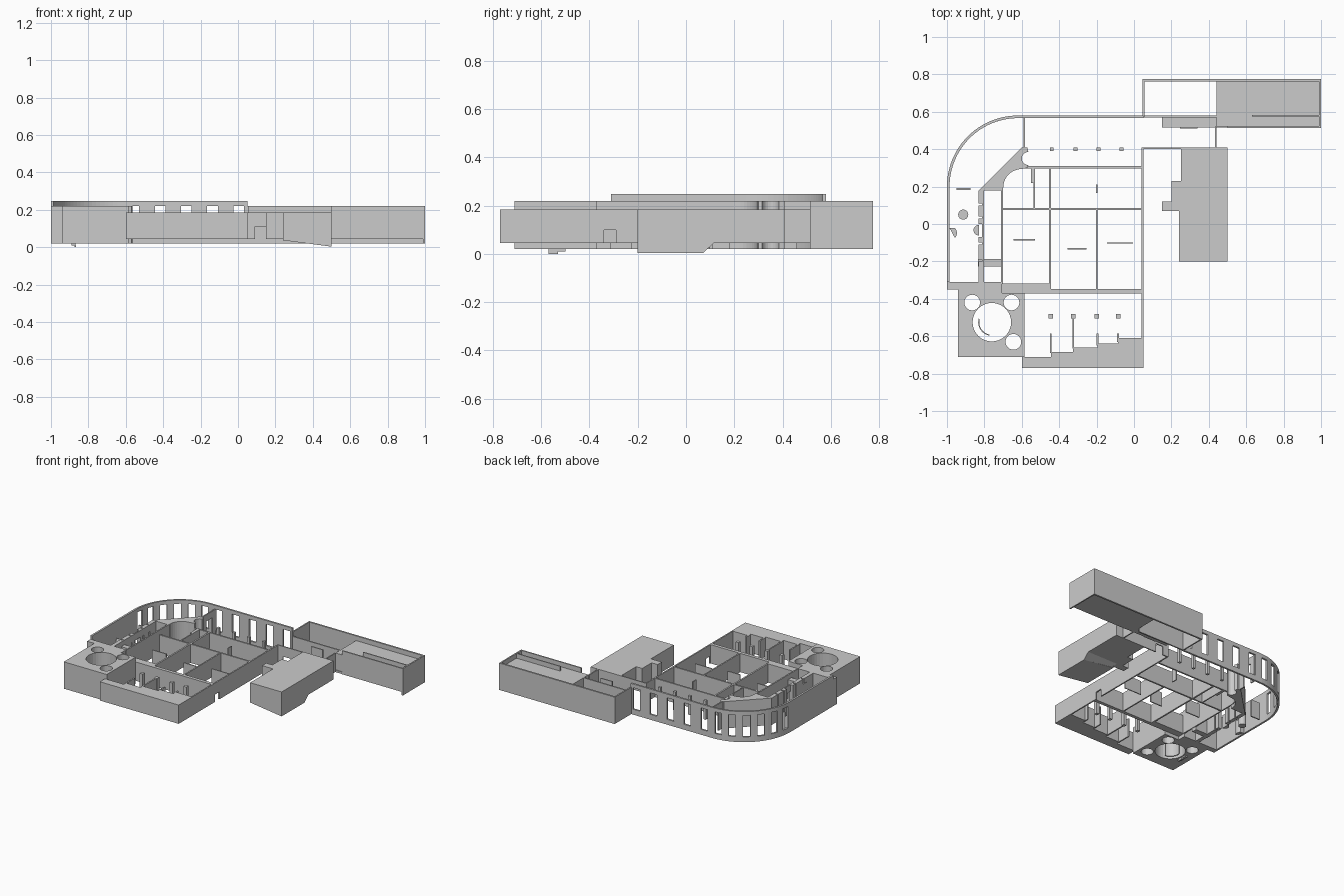
import bpy, bmesh
from math import sin, cos, radians

if "Cube" in bpy.data.objects:
    bpy.data.objects.remove(bpy.data.objects["Cube"])

LOW, BASE, TOP, HIGH, RIM = 0.02, 0.045, 0.185, 0.22, 0.248


def prism(name, loops, z0, z1):
    """Extrude a filled outline (first loop) with optional holes."""
    cu = bpy.data.curves.new(name, 'CURVE')
    cu.dimensions, cu.fill_mode, cu.extrude = '2D', 'BOTH', (z1 - z0) / 2
    for loop in loops:
        sp = cu.splines.new('POLY')
        sp.points.add(len(loop) - 1)
        for p, (x, y) in zip(sp.points, loop):
            p.co = (x, y, 0, 1)
        sp.use_cyclic_u = True
    tmp = bpy.data.objects.new(name + "_outline", cu)
    bpy.context.collection.objects.link(tmp)
    dg = bpy.context.evaluated_depsgraph_get()
    me = bpy.data.meshes.new_from_object(tmp.evaluated_get(dg))
    bpy.data.objects.remove(tmp)
    bm = bmesh.new()
    bm.from_mesh(me)
    bmesh.ops.translate(bm, verts=bm.verts, vec=(0, 0, (z0 + z1) / 2))
    bmesh.ops.remove_doubles(bm, verts=bm.verts, dist=1e-5)
    bmesh.ops.recalc_face_normals(bm, faces=bm.faces)
    for f in bm.faces:
        f.smooth = False
    bm.to_mesh(me)
    bm.free()
    ob = bpy.data.objects.new(name, me)
    bpy.context.collection.objects.link(ob)
    return ob


def box(name, x0, x1, y0, y1, z0, z1):
    return prism(name, [[(x0, y0), (x1, y0), (x1, y1), (x0, y1)]], z0, z1)


def arc(cx, cy, r, a0, a1, n):
    return [(cx + r * cos(radians(a0 + (a1 - a0) * i / n)),
             cy + r * sin(radians(a0 + (a1 - a0) * i / n))) for i in range(n + 1)]


def circle(cx, cy, r, n=24):
    return arc(cx, cy, r, 0, 360, n)[:-1]


def curved_wall(name, cx, cy, r, a0, a1, n, t, z0, z1):
    prism(name, [arc(cx, cy, r + t / 2, a0, a1, n) + arc(cx, cy, r - t / 2, a1, a0, n)], z0, z1)


# Outer facade: straight left side
box("left_outer_wall", -1.0, -0.986, -0.31, 0.2, LOW, RIM)
# Curved corner with tall windows
C, R, N = (-0.62, 0.2), 0.373, 6
curved_wall("curved_sill", *C, R, 90, 180, 24, 0.014, LOW, 0.06)
curved_wall("curved_lintel", *C, R, 90, 180, 24, 0.014, HIGH, RIM)
for i in range(N + 1):
    a0, a1 = max(90, 90 + 15 * i - 3.8), min(180, 90 + 15 * i + 3.8)
    curved_wall("curved_pier", *C, R, a0, a1, 2, 0.014, 0.06, HIGH)
# Straight back facade with tall windows
box("back_sill", -0.62, 0.05, 0.566, 0.58, LOW, 0.06)
box("back_lintel", -0.62, 0.05, 0.566, 0.58, HIGH, RIM)
px = -0.62
for i in range(5):
    wx = -0.585 + 0.14 * i
    box("back_pier", px, wx, 0.566, 0.58, 0.06, HIGH)
    px = wx + 0.057
box("back_pier_end", px, 0.05, 0.566, 0.58, 0.06, HIGH)

# Corner tower with round rooms
prism("corner_tower", [
    [(-0.94, -0.71), (-0.585, -0.71), (-0.585, -0.37), (-0.705, -0.37), (-0.705, -0.31),
     (-1.0, -0.31), (-1.0, -0.35), (-0.94, -0.35)],
    circle(-0.76, -0.525, 0.103, 32), circle(-0.865, -0.42, 0.042),
    circle(-0.655, -0.42, 0.042), circle(-0.645, -0.63, 0.042)], LOW, HIGH)
curved_wall("round_room_screen", -0.76, -0.525, 0.07, 165, 260, 10, 0.006, LOW, 0.15)
box("tower_step", -0.89, -0.87, -0.57, -0.5, 0.01, 0.03)
box("tower_foot", -0.875, -0.865, -0.57, -0.53, 0.0, 0.012)

# Solid front range with stepped rooms
prism("front_range", [[
    (-0.6, -0.77), (0.05, -0.77), (0.05, -0.61), (-0.085, -0.61), (-0.085, -0.64), (-0.195, -0.64),
    (-0.195, -0.66), (-0.325, -0.66), (-0.325, -0.685), (-0.445, -0.685), (-0.445, -0.71),
    (-0.6, -0.71)]], BASE, TOP)
for x, y0, y1 in [(-0.445, -0.69, -0.585), (-0.325, -0.665, -0.5),
                  (-0.195, -0.65, -0.585), (-0.085, -0.63, -0.585)]:
    box("front_room_divider", x - 0.005, x + 0.005, y0, y1, BASE, TOP)

# Columns
for x in (-0.445, -0.325, -0.2, -0.085):
    box("front_column", x - 0.012, x + 0.012, -0.505, -0.48, BASE, TOP)
for x in (-0.44, -0.313, -0.19, -0.067):
    box("back_column", x - 0.01, x + 0.01, 0.39, 0.41, BASE, TOP)

# Right wall with a small doorway
box("right_wall_front", 0.04, 0.05, -0.62, -0.34, BASE, TOP)
box("right_wall_back", 0.04, 0.05, -0.29, 0.41, BASE, TOP)
box("right_wall_lintel", 0.04, 0.05, -0.34, -0.29, 0.1, TOP)

# Interior partitions: x0, x1, y0, y1, top
for x0, x1, y0, y1, z in [
        (-0.6, 0.045, 0.298, 0.31, TOP), (-0.705, 0.045, 0.074, 0.086, TOP),
        (-0.705, 0.045, -0.372, -0.347, TOP), (-0.705, -0.45, -0.35, -0.318, TOP),
        (-0.455, -0.443, -0.35, 0.3, TOP), (-0.204, -0.194, -0.35, 0.08, TOP),
        (-0.204, -0.196, 0.165, 0.21, TOP), (-0.536, -0.528, 0.08, 0.22, TOP),
        (-0.55, -0.528, 0.22, 0.3, TOP), (-0.645, -0.53, -0.089, -0.081, 0.15),
        (-0.355, -0.255, -0.135, -0.127, 0.15), (-0.145, -0.005, -0.105, -0.098, 0.15),
        (-0.71, -0.7, -0.32, 0.2, HIGH)]:
    box("partition", x0, x1, y0, y1, BASE, z)
curved_wall("inner_curved_wall", -0.6, 0.195, 0.104, 90, 180, 10, 0.01, BASE, HIGH)

# Diagonal wedge with a round niche
prism("wedge_block", [
    [(-0.83, 0.18), (-0.6, 0.41), (-0.57, 0.41)] + arc(-0.565, 0.35, 0.035, 90, 270, 10)
    + [(-0.57, 0.3)] + arc(-0.6, 0.19, 0.104, 90, 180, 10) + [(-0.704, 0.18)]], LOW, HIGH)

# Gallery screen wall and its openings
for y0, y1 in [(-0.31, -0.2), (-0.19, -0.11), (-0.1, -0.07), (0.0, 0.03), (0.04, 0.1), (0.11, 0.18)]:
    box("gallery_screen", -0.832, -0.803, y0, y1, LOW, HIGH)
box("gallery_screen_lintel", -0.812, -0.803, -0.31, 0.18, 0.17, HIGH)
box("gallery_link", -0.835, -0.705, -0.228, -0.188, LOW, TOP)
prism("gallery_plinth", [circle(-0.913, 0.05, 0.027)], LOW, 0.12)
prism("gallery_wall_plinth", [arc(-0.987, -0.048, 0.04, -42, 42, 8)
                              + [(-0.987, -0.02)]], LOW, 0.12)
prism("gallery_screen_plinth", [arc(-0.83, -0.033, 0.028, 90, 270, 12)], LOW, 0.12)
box("gallery_panel", -0.95, -0.875, 0.183, 0.192, LOW, 0.15)

# Cross wall at the end of the gallery
box("cross_wall_lower", -0.591, -0.582, 0.41, 0.46, LOW, HIGH)
box("cross_wall_upper", -0.591, -0.582, 0.53, 0.57, LOW, HIGH)
box("cross_wall_lintel", -0.591, -0.582, 0.46, 0.53, 0.17, HIGH)

# Link walls to the side wings
box("link_wall_left", 0.04, 0.09, 0.402, 0.41, BASE, TOP)
box("link_wall_lintel", 0.09, 0.15, 0.402, 0.41, 0.11, TOP)
box("link_wall_right", 0.15, 0.5, 0.402, 0.41, BASE, TOP)
box("link_side_wall", 0.433, 0.442, 0.41, 0.52, BASE, TOP)

# Side hall with sloping underside
ob = box("side_hall_front", 0.24, 0.5, -0.2, 0.07, 0.0, TOP)
for v in ob.data.vertices:
    if v.co.z < 0.01:
        v.co.z = 0.003 if v.co.x > 0.3 else 0.037
bm = bmesh.new()
rows = []
for y, zl, zr in [(0.07, 0.037, 0.003), (0.115, BASE, BASE), (0.41, BASE, BASE)]:
    rows.append([bm.verts.new(c) for c in
                 [(0.25, y, zl), (0.5, y, zr), (0.5, y, TOP), (0.25, y, TOP)]])
for a, b in zip(rows, rows[1:]):
    for i in range(4):
        j = (i + 1) % 4
        bm.faces.new([a[i], a[j], b[j], b[i]])
bm.faces.new(rows[0])
bm.faces.new(rows[-1])
bmesh.ops.recalc_face_normals(bm, faces=bm.faces)
me = bpy.data.meshes.new("side_hall_rear")
bm.to_mesh(me)
bm.free()
bpy.context.collection.objects.link(bpy.data.objects.new("side_hall_rear", me))
prism("side_hall_bays", [[(0.15, 0.07), (0.25, 0.07), (0.25, 0.23), (0.2, 0.23), (0.2, 0.12),
                          (0.15, 0.12)]], BASE, TOP)

# Long wing: solid mass with raised parapet walls and a long front ledge
box("wing_mass", 0.44, 0.992, 0.52, 0.767, BASE, TOP)
box("wing_ledge", 0.15, 0.5, 0.515, 0.575, BASE, 0.06)
box("wing_front_wall", 0.5, 1.0, 0.513, 0.523, BASE, HIGH)
box("wing_middle_parapet", 0.63, 0.995, 0.575, 0.583, BASE, HIGH)
box("wing_back_wall", 0.045, 1.0, 0.762, 0.775, LOW, HIGH)
box("wing_left_wall", 0.045, 0.055, 0.57, 0.77, LOW, HIGH)
box("wing_right_wall", 0.99, 1.0, 0.513, 0.775, LOW, HIGH)
box("wing_inner_wall", 0.05, 0.44, 0.57, 0.58, LOW, TOP)
box("wing_small_panel", 0.245, 0.34, 0.511, 0.519, BASE, TOP)
